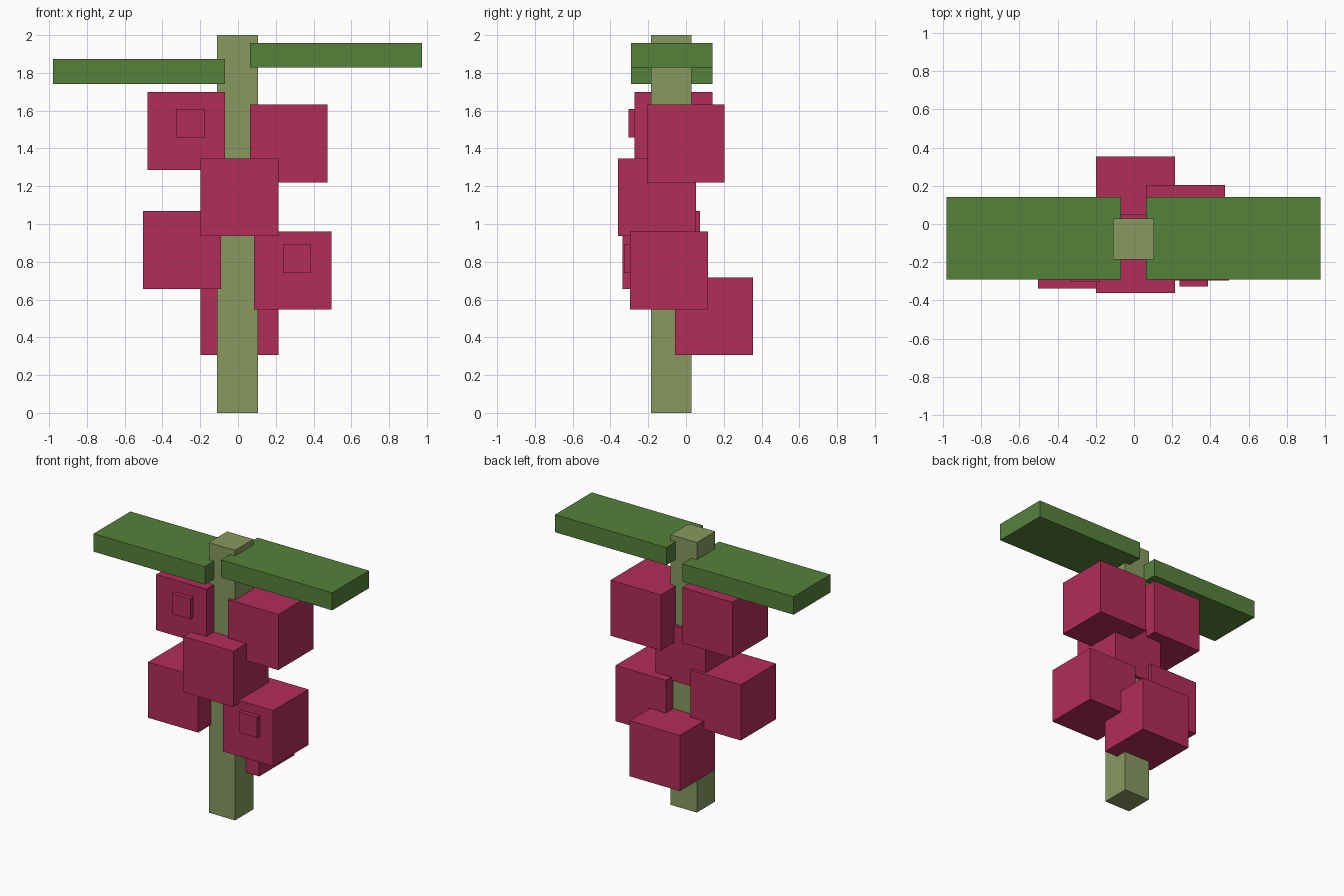
import bpy

if "Cube" in bpy.data.objects:
    bpy.data.objects.remove(bpy.data.objects["Cube"])


def material(name, rgb):
    # sRGB 0-255 converted to linear
    lin = [((c / 255 + 0.055) / 1.055) ** 2.4 for c in rgb]
    m = bpy.data.materials.new(name)
    m.diffuse_color = (*lin, 1)
    m.use_nodes = True
    m.node_tree.nodes["Principled BSDF"].inputs["Base Color"].default_value = m.diffuse_color
    return m


berry_red = material("berry red", (178, 45, 88))
leaf_green = material("leaf green", (85, 130, 59))
stem_olive = material("stem olive", (136, 153, 96))


def box(name, lo, hi, mat):
    bpy.ops.mesh.primitive_cube_add(size=1, location=[(a + b) / 2 for a, b in zip(lo, hi)])
    ob = bpy.context.object
    ob.name = name
    ob.scale = [b - a for a, b in zip(lo, hi)]
    bpy.ops.object.transform_apply(location=False, rotation=False, scale=True)
    ob.data.materials.append(mat)


# Central stem
box("stem", (-0.11, -0.185, 0), (0.105, 0.03, 2), stem_olive)

# Two flat leaves at different heights
box("leaf_left", (-0.98, -0.29, 1.74), (-0.068, 0.14, 1.873), leaf_green)
box("leaf_right", (0.063, -0.29, 1.828), (0.975, 0.14, 1.958), leaf_green)

# Cube berries around the stem: lower corner of each
S = 0.412
berries = {
    "upper_left": (-0.48, -0.272, 1.286),
    "upper_right": (0.063, -0.207, 1.22),
    "middle_front": (-0.198, -0.36, 0.936),
    "lower_left": (-0.502, -0.337, 0.656),
    "lower_right": (0.084, -0.296, 0.548),
    "bottom_back": (-0.198, -0.058, 0.306),
}
for name, lo in berries.items():
    box("berry_" + name, lo, [c + S for c in lo], berry_red)

# Small raised squares on two berries
box("bump_upper_left", (-0.328, -0.304, 1.458), (-0.178, -0.26, 1.61), berry_red)
box("bump_lower_right", (0.237, -0.328, 0.741), (0.387, -0.285, 0.894), berry_red)
